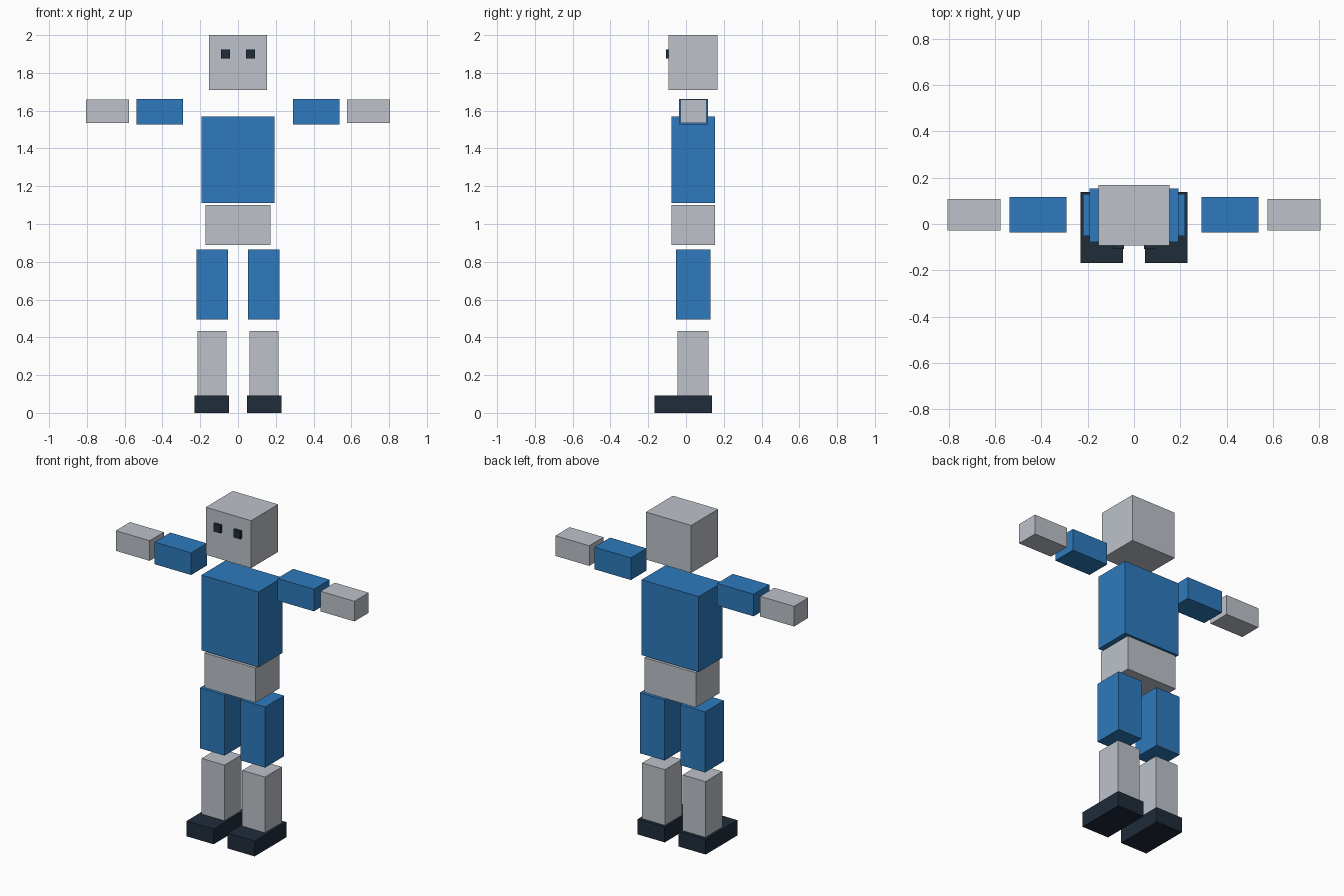
import bpy
import bmesh
from mathutils import Vector

cube = bpy.data.objects.get("Cube")
if cube:
    bpy.data.objects.remove(cube, do_unlink=True)


def make_material(name, rgb):
    mat = bpy.data.materials.new(name)
    mat.use_nodes = True
    color = (*rgb, 1.0)
    mat.diffuse_color = color
    mat.node_tree.nodes["Principled BSDF"].inputs["Base Color"].default_value = color
    return mat


grey = make_material("light_grey", (0.51, 0.54, 0.59))
blue = make_material("bright_blue", (0.027, 0.195, 0.51))
navy = make_material("dark_navy", (0.014, 0.025, 0.042))


def box(name, x, y, z, mat):
    """Box spanning the given (low, high) range on each axis."""
    low, high = (Vector(corner) for corner in zip(x, y, z))
    bm = bmesh.new()
    bmesh.ops.create_cube(bm, size=1)
    bmesh.ops.scale(bm, vec=high - low, verts=bm.verts)
    mesh = bpy.data.meshes.new(name)
    bm.to_mesh(mesh)
    bm.free()
    mesh.materials.append(mat)
    obj = bpy.data.objects.new(name, mesh)
    obj.location = (low + high) / 2
    bpy.context.collection.objects.link(obj)


def pair(name, x, y, z, mat):
    """Matching boxes on the model's left (+x) and right (-x)."""
    box("left_" + name, x, y, z, mat)
    box("right_" + name, (-x[1], -x[0]), y, z, mat)


# Central body
box("head", (-0.153, 0.153), (-0.092, 0.168), (1.71, 2.0), grey)
box("torso", (-0.193, 0.193), (-0.077, 0.153), (1.11, 1.57), blue)
box("pelvis", (-0.173, 0.173), (-0.077, 0.153), (0.888, 1.10), grey)

# Face
pair("eye", (0.043, 0.09), (-0.107, -0.09), (1.875, 1.923), navy)

# Arms
pair("upper_arm", (0.291, 0.538), (-0.036, 0.116), (1.528, 1.663), blue)
pair("forearm", (0.577, 0.806), (-0.028, 0.109), (1.535, 1.658), grey)

# Legs
pair("thigh", (0.054, 0.22), (-0.052, 0.13), (0.495, 0.865), blue)
pair("shin", (0.06, 0.214), (-0.045, 0.118), (0.093, 0.433), grey)
pair("foot", (0.047, 0.23), (-0.168, 0.138), (0.0, 0.093), navy)
